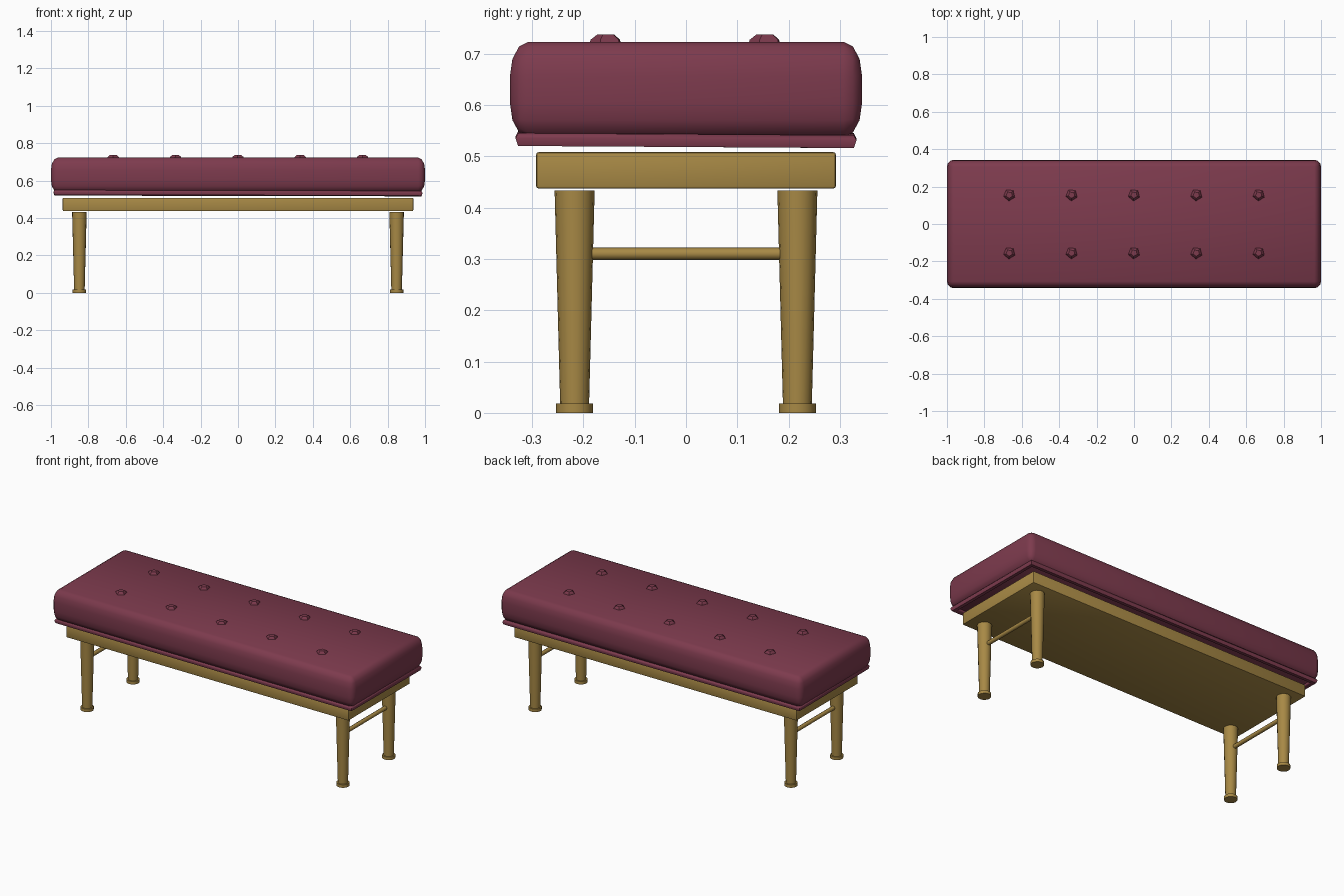
import bpy, bmesh, math
from mathutils import Matrix, Vector

cube = bpy.data.objects.get("Cube")
if cube:
    bpy.data.objects.remove(cube)


def material(name, rgb):
    m = bpy.data.materials.new(name)
    m.use_nodes = True
    m.diffuse_color = (*rgb, 1)
    m.node_tree.nodes["Principled BSDF"].inputs["Base Color"].default_value = (*rgb, 1)
    return m


FABRIC = material("burgundy fabric", (0.205, 0.043, 0.075))
WOOD = material("golden wood", (0.39, 0.25, 0.06))


def finish(name, bm, mat, angle=40):
    bmesh.ops.recalc_face_normals(bm, faces=bm.faces)
    mesh = bpy.data.meshes.new(name)
    bm.to_mesh(mesh)
    bm.free()
    mesh.materials.append(mat)
    ob = bpy.data.objects.new(name, mesh)
    bpy.context.collection.objects.link(ob)
    bpy.ops.object.select_all(action='DESELECT')
    ob.select_set(True)
    bpy.context.view_layer.objects.active = ob
    bpy.ops.object.shade_smooth_by_angle(angle=math.radians(angle))
    return ob


def rounded_box(name, size, z, bevel, segments, mat, stretch=1.0):
    """Bevelled box; stretch makes the rounding taller than it is wide."""
    bm = bmesh.new()
    bmesh.ops.create_cube(bm, size=1)
    bmesh.ops.scale(bm, vec=(size[0], size[1], size[2] / stretch), verts=bm.verts)
    bmesh.ops.bevel(bm, geom=bm.edges[:], offset=bevel, segments=segments,
                    profile=0.5, affect='EDGES')
    bmesh.ops.scale(bm, vec=(1, 1, stretch), verts=bm.verts)
    bmesh.ops.translate(bm, vec=(0, 0, z), verts=bm.verts)
    return finish(name, bm, mat)


def lathe(name, profile, sides, centre, mat):
    """Closed turned shape from (radius, height) pairs."""
    bm = bmesh.new()
    rings = [[bm.verts.new((centre[0] + r * math.cos(math.tau * i / sides),
                            centre[1] + r * math.sin(math.tau * i / sides), z))
              for i in range(sides)] for r, z in profile]
    for a, b in zip(rings, rings[1:]):
        for i in range(sides):
            j = (i + 1) % sides
            bm.faces.new((a[i], a[j], b[j], b[i]))
    bm.faces.new(rings[0])
    bm.faces.new(rings[-1])
    return finish(name, bm, mat)


# Seat cushion and wooden frame
rounded_box("cushion", (2.0, 0.686, 0.186), 0.63, 0.036, 3, FABRIC, stretch=1.85)
rounded_box("seat_frame", (1.874, 0.584, 0.071), 0.4725, 0.005, 2, WOOD)

# Welt around the cushion base, sagging slightly to one corner
bm = bmesh.new()
section = [(0.0, 0.004), (-0.005, 0.014), (-0.024, 0.014),
           (-0.029, 0.0), (-0.024, -0.011), (-0.005, -0.011)]
loops = []
for sx, sy in ((1, 1), (-1, 1), (-1, -1), (1, -1)):
    loops.append([bm.verts.new((sx * (0.986 + d), sy * (0.332 + d),
                                0.531 + h - 0.002 * sx - 0.002 * sy))
                  for d, h in section])
for k in range(4):
    a, b = loops[k], loops[(k + 1) % 4]
    for i in range(len(section)):
        j = (i + 1) % len(section)
        bm.faces.new((a[i], a[j], b[j], b[i]))
finish("cushion_welt", bm, FABRIC, 70)

# Tufting buttons: two rows of five
for row, y in (("front", -0.155), ("back", 0.155)):
    for n in range(5):
        button = lathe(f"{row}_button_{n + 1}",
                       [(0.034, 0.716), (0.031, 0.727), (0.018, 0.737)],
                       5, (0, 0), FABRIC)
        button.rotation_euler.z = math.radians(50)
        button.location = ((n - 2) / 3, y, 0)

# Tapered legs with foot caps, and a stretcher at each end
for side, x in (("left", 0.848), ("right", -0.848)):
    for end, y in (("front", -0.217), ("back", 0.217)):
        lathe(f"{end}_{side}_leg", [(0.028, 0.01), (0.039, 0.433)], 16, (x, y), WOOD)
        lathe(f"{end}_{side}_foot", [(0.036, 0), (0.036, 0.018)], 16, (x, y), WOOD)
    bm = bmesh.new()
    bmesh.ops.create_cone(bm, cap_ends=True, segments=8, radius1=0.012,
                          radius2=0.012, depth=0.38)
    bmesh.ops.transform(bm, verts=bm.verts,
                        matrix=Matrix.Translation((x, 0, 0.31))
                        @ Matrix.Rotation(math.pi / 2, 4, 'X'))
    finish(f"{side}_stretcher", bm, WOOD, 60)
